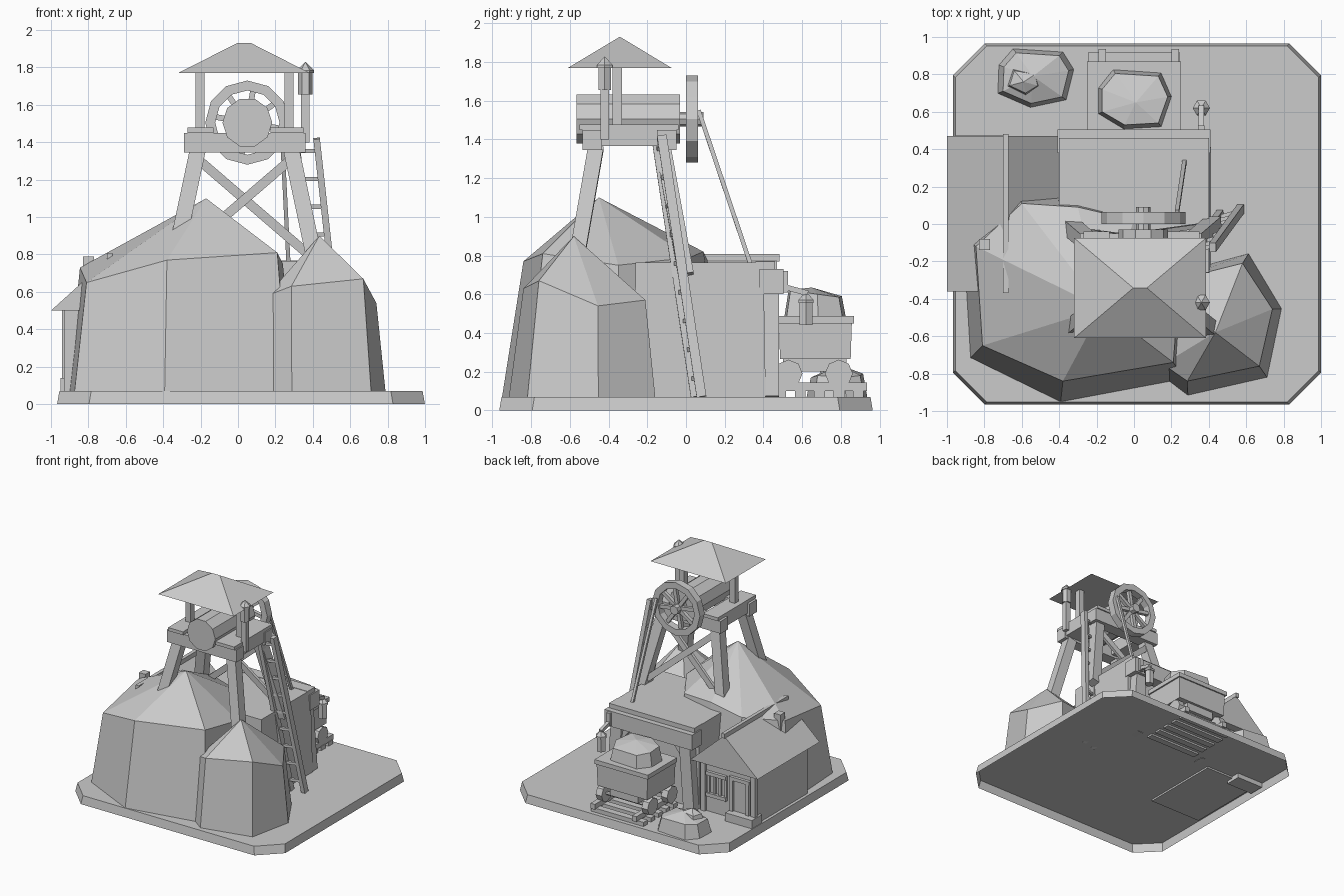
import bpy, bmesh, math
from mathutils import Vector

cube = bpy.data.objects.get("Cube")
if cube:
    bpy.data.objects.remove(cube, do_unlink=True)

GREY = (0.6, 0.6, 0.6, 1)
grey = bpy.data.materials.new("plain grey")
grey.use_nodes = True
grey.diffuse_color = GREY
grey.node_tree.nodes["Principled BSDF"].inputs["Base Color"].default_value = GREY


def finish(name, bm):
    bmesh.ops.recalc_face_normals(bm, faces=bm.faces)
    mesh = bpy.data.meshes.new(name)
    bm.to_mesh(mesh)
    bm.free()
    mesh.materials.append(grey)
    obj = bpy.data.objects.new(name, mesh)
    bpy.context.collection.objects.link(obj)
    return obj


def loft(name, rings, peak=None, floor=True):
    """Skin equal-length rings, closed with caps or a peak."""
    bm = bmesh.new()
    loops = [[bm.verts.new(p) for p in ring] for ring in rings]
    n = len(loops[0])
    if floor:
        bm.faces.new(loops[0])
    for a, b in zip(loops, loops[1:]):
        for i in range(n):
            j = (i + 1) % n
            bm.faces.new((a[i], a[j], b[j], b[i]))
    if peak:
        tip = bm.verts.new(peak)
        for i in range(n):
            bm.faces.new((loops[-1][i], loops[-1][(i + 1) % n], tip))
    else:
        bm.faces.new(loops[-1])
    return finish(name, bm)


def rect(x0, x1, y0, y1, z):
    return [(x0, y0, z), (x1, y0, z), (x1, y1, z), (x0, y1, z)]


def box(name, x0, x1, y0, y1, z0, z1, inset=0.0):
    """Box whose bottom is narrowed by inset."""
    i = inset
    return loft(name, [rect(x0 + i, x1 - i, y0 + i, y1 - i, z0), rect(x0, x1, y0, y1, z1)])


def beam(name, p, q, w, d=None):
    """Straight bar from p to q, w wide across and d deep."""
    p, q = Vector(p), Vector(q)
    axis = (q - p).normalized()
    ref = Vector((0, 1, 0)) if abs(axis.y) < 0.8 else Vector((0, 0, 1))
    u = axis.cross(ref).normalized() * w / 2
    v = axis.cross(u).normalized() * (d or w) / 2
    return loft(name, [[c - u - v, c + u - v, c + u + v, c - u + v] for c in (p, q)])


def cylinder(name, p, q, r, sides):
    """Faceted cylinder from p to q with a corner level with the axis."""
    p, q = Vector(p), Vector(q)
    u = (q - p).cross(Vector((0, 0, 1))).normalized()
    turn = [math.tau * k / sides for k in range(sides)]
    return loft(name, [[c + u * r * math.cos(t) + Vector((0, 0, r * math.sin(t))) for t in turn]
                       for c in (p, q)])


def rock(name, shoulder, peak, centre, sx, sy, floor):
    """Faceted rock: flared base, shoulder ring and peak."""
    cx, cy = centre
    base = [(cx + (x - cx) * sx, cy + (y - cy) * sy, floor) for x, y, z in shoulder]
    return loft(name, [base, shoulder], peak)


# Base plate with cut corners, hollow underneath
def plate_ring(i, z):
    x0, x1, y, c = -0.967 + i, 0.999 - i, 0.965 - i, 0.17
    return [(x0 + c, -y, z), (x1 - c, -y, z), (x1, -y + c, z), (x1, y - c, z),
            (x1 - c, y, z), (x0 + c, y, z), (x0, y - c, z), (x0, -y + c, z)]


loft("base_plate", [plate_ring(0, 0), plate_ring(0.012, 0.07)], floor=False)

# Rocks
rock("large_rock", [(-0.81, -0.65, 0.65), (-0.38, -0.84, 0.77), (0.21, -0.74, 0.81),
                    (0.24, -0.35, 0.75), (0.0, 0.02, 0.79), (-0.3, 0.09, 0.82),
                    (-0.6, 0.11, 0.78), (-0.845, -0.12, 0.73)],
     (-0.17, -0.45, 1.10), (-0.28, -0.38), 1.12, 1.24, 0.07)
rock("small_rock", [(0.155, -0.75, 0.58), (0.285, -0.84, 0.63), (0.67, -0.76, 0.67),
                    (0.74, -0.455, 0.54), (0.58, -0.21, 0.57), (0.22, -0.3, 0.6)],
     (0.435, -0.58, 0.90), (0.256, -0.465), 1.1, 1.2, 0.07)
rock("spoil_heap", [(-0.70, 0.71, 0.18), (-0.55, 0.645, 0.17), (-0.385, 0.68, 0.18),
                    (-0.35, 0.82, 0.17), (-0.40, 0.90, 0.18), (-0.63, 0.915, 0.19),
                    (-0.695, 0.84, 0.18)],
     (-0.54, 0.79, 0.235), (-0.525, 0.78), 1.16, 1.16, 0.07)
rock("heap_stone", [(-0.665, 0.74, 0.225), (-0.58, 0.70, 0.23), (-0.515, 0.74, 0.225),
                    (-0.53, 0.80, 0.23), (-0.64, 0.82, 0.225)],
     (-0.59, 0.76, 0.26), (-0.59, 0.76), 1.25, 1.25, 0.16)

# Mine entrance block with posts and lintel
box("entrance_block", -0.4, 0.4, -0.26, 0.4, 0.07, 0.765, -0.012)
box("entrance_lintel", -0.41, 0.41, 0.38, 0.505, 0.60, 0.73)
box("lintel_cap", -0.4, 0.4, 0.36, 0.46, 0.72, 0.768)
for s in (-1, 1):
    beam("entrance_post", (s * 0.36, 0.435, 0.07), (s * 0.32, 0.435, 0.61), 0.1, 0.09)
    beam("entrance_bracket", (s * 0.3, 0.44, 0.5), (s * 0.21, 0.44, 0.61), 0.04)


# Lanterns
def hexagon(x, y, r, z):
    return [(x + r * math.cos(k * math.pi / 3), y + r * math.sin(k * math.pi / 3), z) for k in range(6)]


def lantern(x, y, z):
    loft("lantern_body", [hexagon(x, y, 0.038, z), hexagon(x, y, 0.038, z + 0.12)])
    loft("lantern_cap", [hexagon(x, y, 0.046, z + 0.115), hexagon(x, y, 0.046, z + 0.13)],
         (x, y, z + 0.175))


lantern(0.36, 0.62, 0.44)
beam("lantern_bracket", (0.36, 0.515, 0.61), (0.36, 0.515, 0.72), 0.035, 0.025)
beam("lantern_arm", (0.36, 0.5, 0.64), (0.36, 0.63, 0.605), 0.028)
lantern(0.36, -0.42, 1.655)
beam("lantern_post", (0.36, -0.42, 1.40), (0.36, -0.42, 1.66), 0.045)

# Tower legs and cross braces
for s in (-1, 1):
    for y_top, y_foot in ((-0.465, -0.58), (-0.12, 0.0)):
        beam("tower_leg", (0.035 + s * 0.25, y_top, 1.36), (0.035 + s * 0.39, y_foot, 0.7), 0.085, 0.08)
    beam("cross_brace", (0.035 - s * 0.25, -0.1 + s * 0.012, 1.31),
         (0.035 + s * 0.33, -0.02 + s * 0.012, 0.81), 0.05, 0.024)

# Tower platform
for y in (-0.485, -0.1):
    box("platform_beam", -0.29, 0.36, y - 0.05, y + 0.05, 1.345, 1.45)
for x0, x1 in ((-0.27, -0.13), (0.175, 0.35)):
    box("platform_side", x0, x1, -0.53, -0.055, 1.365, 1.45)
    box("platform_plank", x0, x1, -0.55, -0.04, 1.45, 1.478)

# Winding drum, axle and wheel
CX, CZ = 0.05, 1.505
cylinder("winding_drum", (CX, -0.565, CZ), (CX, -0.03, CZ), 0.133, 10)
cylinder("drum_axle", (CX, -0.05, CZ), (CX, 0.09, CZ), 0.038, 8)
SIDES = 12


def wheel_ring(r, y):
    return [(CX + r * math.cos(math.tau * k / SIDES), y, CZ + r * math.sin(math.tau * k / SIDES))
            for k in range(SIDES)]


bm = bmesh.new()
loops = [[bm.verts.new(p) for p in wheel_ring(r, y)]
         for r, y in ((0.225, 0), (0.225, 0.063), (0.172, 0.063), (0.172, 0))]
for a, b in zip(loops, loops[1:] + loops[:1]):
    for i in range(SIDES):
        j = (i + 1) % SIDES
        bm.faces.new((a[i], a[j], b[j], b[i]))
finish("wheel_rim", bm)
for k in range(8):
    t = math.tau * k / 8 + 0.61
    beam("wheel_spoke", (CX, 0.03, CZ), (CX + 0.18 * math.cos(t), 0.03, CZ + 0.18 * math.sin(t)), 0.03)
beam("hoist_rope", (0.23, 0.065, 1.55), (0.27, 0.335, 0.75), 0.022)

# Tower roof
for x in (-0.202, 0.272):
    box("roof_post", x - 0.024, x + 0.024, -0.38, -0.33, 1.42, 1.78)
loft("tower_roof", [rect(-0.32, 0.385, -0.61, -0.075, 1.77), rect(-0.005, 0.07, -0.343, -0.341, 1.93)])

# Ladder
top, foot, side = Vector((0.42, -0.125, 1.42)), Vector((0.57, 0.08, 0.07)), Vector((-0.11, -0.03, 0))
beam("ladder_rail", top, foot, 0.035, 0.05)
beam("ladder_rail", top + side, foot + side, 0.035, 0.05)
for k in range(9):
    c = top.lerp(foot, 0.05 + k * 0.11)
    beam("ladder_rung", c, c + side, 0.022)

# Shed walls and solid gable roof
RX, Y0, Y1 = -0.685, -0.36, 0.47


def gable(points, y):
    return [(RX + x, y, z) for x, z in points]


box("shed_walls", RX - 0.245, RX + 0.245, -0.3, 0.4, 0.055, 0.52)
slopes = [(-0.315, 0.5), (0.315, 0.5), (0, 0.785)]
loft("shed_roof", [gable(slopes, Y0), gable(slopes, Y1)])
for s in (-1, 1):
    x = RX + s * 0.235
    box("shed_corner_post", x - 0.02, x + 0.02, 0.38, 0.42, 0.07, 0.51)
box("shed_ridge", RX - 0.015, RX + 0.015, Y0 - 0.01, Y1 + 0.012, 0.77, 0.808)
box("shed_chimney", -0.83, -0.77, -0.14, -0.08, 0.6, 0.79)

# Shed door, step and barred window
box("shed_door", -0.87, -0.72, 0.39, 0.408, 0.1, 0.4)
for x in (-0.87, -0.72):
    box("door_jamb", x - 0.015, x + 0.015, 0.39, 0.425, 0.07, 0.41)
box("door_head", -0.89, -0.7, 0.39, 0.425, 0.4, 0.43)
box("door_step", -0.95, -0.7, 0.34, 0.475, 0.03, 0.14)
for z in (0.22, 0.4):
    box("window_rail", -0.67, -0.48, 0.39, 0.425, z - 0.015, z + 0.015)
for k in range(4):
    x = -0.66 + k * 0.053
    box("window_bar", x - 0.01, x + 0.01, 0.39, 0.415, 0.22, 0.4)

# Track and cart
for k in range(5):
    y = 0.49 + k * 0.1
    box("track_sleeper", -0.245, 0.245, y - 0.028, y + 0.028, 0.055, 0.105)
for s in (-1, 1):
    x = 0.025 + s * 0.195
    box("track_rail", x - 0.02, x + 0.02, 0.44, 0.935, 0.10, 0.145)
    for y in (0.53, 0.79):
        w = s * 0.215
        cylinder("cart_wheel", (w - 0.028, y, 0.19), (w + 0.028, y, 0.19), 0.072, 8)
for y in (0.53, 0.79):
    cylinder("cart_axle", (-0.2, y, 0.19), (0.2, y, 0.19), 0.015, 8)
box("cart_frame", -0.13, 0.13, 0.5, 0.83, 0.2, 0.27)
box("cart_body", -0.238, 0.238, 0.48, 0.857, 0.265, 0.455, 0.006)
box("cart_rim", -0.25, 0.25, 0.475, 0.868, 0.45, 0.487)
rock("cart_load", [(-0.17, 0.6, 0.61), (-0.05, 0.53, 0.62), (0.13, 0.54, 0.62),
                   (0.18, 0.68, 0.60), (0.13, 0.79, 0.585), (-0.1, 0.805, 0.59), (-0.17, 0.72, 0.6)],
     (0.01, 0.65, 0.635), (0.0, 0.67), 1.13, 1.17, 0.47)
